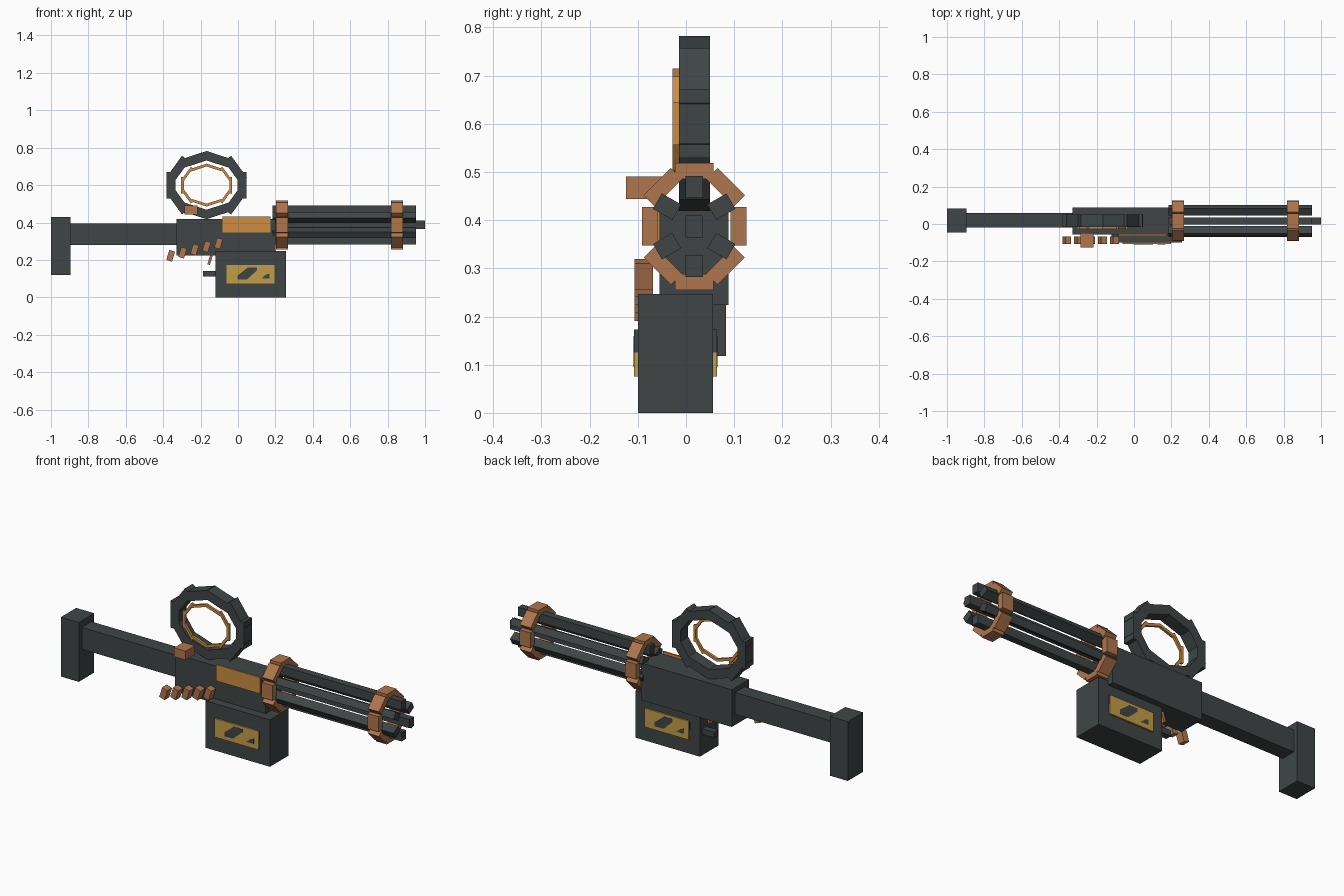
import bpy, bmesh
from math import cos, sin, pi, radians
from mathutils import Matrix, Vector

old = bpy.data.objects.get("Cube")
if old:
    bpy.data.objects.remove(old, do_unlink=True)


def material(name, rgb):
    m = bpy.data.materials.new(name)
    m.use_nodes = True
    m.diffuse_color = (*rgb, 1)
    m.node_tree.nodes["Principled BSDF"].inputs["Base Color"].default_value = (*rgb, 1)
    return m


dark = material("dark_steel", (0.05, 0.06, 0.06))
copper = material("copper", (0.43, 0.18, 0.075))
orange = material("bright_copper", (0.6, 0.27, 0.06))
gold = material("gold", (0.55, 0.34, 0.065))


def finish(name, bm, mat):
    mesh = bpy.data.meshes.new(name)
    bmesh.ops.recalc_face_normals(bm, faces=bm.faces)
    bm.to_mesh(mesh)
    bm.free()
    mesh.materials.append(mat)
    ob = bpy.data.objects.new(name, mesh)
    bpy.context.collection.objects.link(ob)
    return ob


def add_box(bm, centre, size, angle=0, axis='Y'):
    m = Matrix.Translation(centre) @ Matrix.Rotation(angle, 4, axis) @ Matrix.Diagonal((*size, 1))
    bmesh.ops.create_cube(bm, size=1, matrix=m)


def box(name, x, y, z, mat):
    """Box from (min, max) ranges."""
    bm = bmesh.new()
    add_box(bm, [sum(r) / 2 for r in (x, y, z)], [r[1] - r[0] for r in (x, y, z)])
    return finish(name, bm, mat)


# Stock, body and ammunition box
box("butt_plate", (-1, -0.895), (-0.045, 0.083), (0.118, 0.43), dark)
box("stock", (-0.9, -0.32), (-0.02, 0.06), (0.28, 0.395), dark)
box("body", (-0.328, 0.2), (-0.055, 0.088), (0.224, 0.42), dark)
box("ammo_box", (-0.12, 0.256), (-0.1, 0.056), (0, 0.247), dark)
box("side_panel", (-0.083, 0.173), (-0.063, -0.054), (0.347, 0.433), orange)
box("side_knob", (-0.285, -0.217), (-0.125, -0.048), (0.444, 0.491), copper)
box("grip_bar", (-0.188, -0.119), (0.003, 0.037), (0.11, 0.14), dark)

# Trigger
bm = bmesh.new()
add_box(bm, (-0.147, 0.017, 0.208), (0.014, 0.03, 0.07), radians(17))
finish("trigger", bm, copper)

# Cartridge belt
bm = bmesh.new()
for i in range(5):
    add_box(bm, (-0.36 + 0.064 * i, -0.0875, 0.222 + 0.0165 * i), (0.032, 0.039, 0.056), radians(17))
finish("cartridge_belt", bm, copper)

# Gold plates on both box sides, with dark markings
MID = 0.0675
marks = [
    [(-0.07, 0.095), (-0.02, 0.095), (0.033, 0.143), (0.033, 0.16), (-0.015, 0.16), (-0.042, 0.138), (-0.07, 0.117)],
    [(0.058, 0.1), (0.1, 0.1), (0.1, 0.127), (0.08, 0.12)],
]
for side, face, label in ((1, -0.1, "front"), (-1, 0.056, "back")):
    outer = face - 0.008 * side
    ys = sorted((face, outer))
    box(label + "_plate", (MID - 0.128, MID + 0.128), ys, (0.075, 0.173), gold)
    for end in (-1, 1):
        xs = sorted((MID + end * 0.128, MID + end * 0.129))
        box(label + "_plate_edge", xs, ys, (0.125, 0.173), dark)
    bm = bmesh.new()
    for outline in marks:
        f = bm.faces.new([bm.verts.new((MID + side * px, outer + 0.001 * side, pz)) for px, pz in outline])
        ext = bmesh.ops.extrude_face_region(bm, geom=[f])["geom"]
        bmesh.ops.translate(bm, vec=Vector((0, -0.002 * side, 0)),
                            verts=[v for v in ext if isinstance(v, bmesh.types.BMVert)])
    finish(label + "_plate_markings", bm, dark)


# Sight rings: ten blocks around an ellipse
def sight_ring(name, rx, rz, thick, length, y, mat):
    bm = bmesh.new()
    for k in range(10):
        a = k * pi / 5
        add_box(bm, (-0.168 + rx * cos(a), sum(y) / 2, 0.6 + rz * sin(a)),
                (thick, y[1] - y[0], length), -a)
    finish(name, bm, mat)


sight_ring("sight_ring", 0.19, 0.145, 0.048, 0.142, (-0.015, 0.05), dark)
sight_ring("sight_inner_ring", 0.129, 0.099, 0.014, 0.088, (-0.028, -0.015), orange)

# Barrel cluster
CY, CZ = 0.017, 0.387
bm = bmesh.new()
for k in range(6):
    a = pi / 2 + k * pi / 3
    add_box(bm, (0.569, CY + 0.065 * cos(a), CZ + 0.082 * sin(a)), (0.768, 0.046, 0.037), a, 'X')
finish("outer_barrels", bm, dark)
box("centre_barrel", (0.185, 1), (CY - 0.0185, CY + 0.0185), (CZ - 0.023, CZ + 0.023), dark)

# Barrel clamps: eight blocks each
for name, x in (("rear_clamp", 0.234), ("front_clamp", 0.85)):
    bm = bmesh.new()
    for k in range(8):
        a = k * pi / 4
        add_box(bm, (x, CY + 0.092 * cos(a), CZ + 0.115 * sin(a)), (0.064, 0.033, 0.08), a, 'X')
    finish(name, bm, copper)
